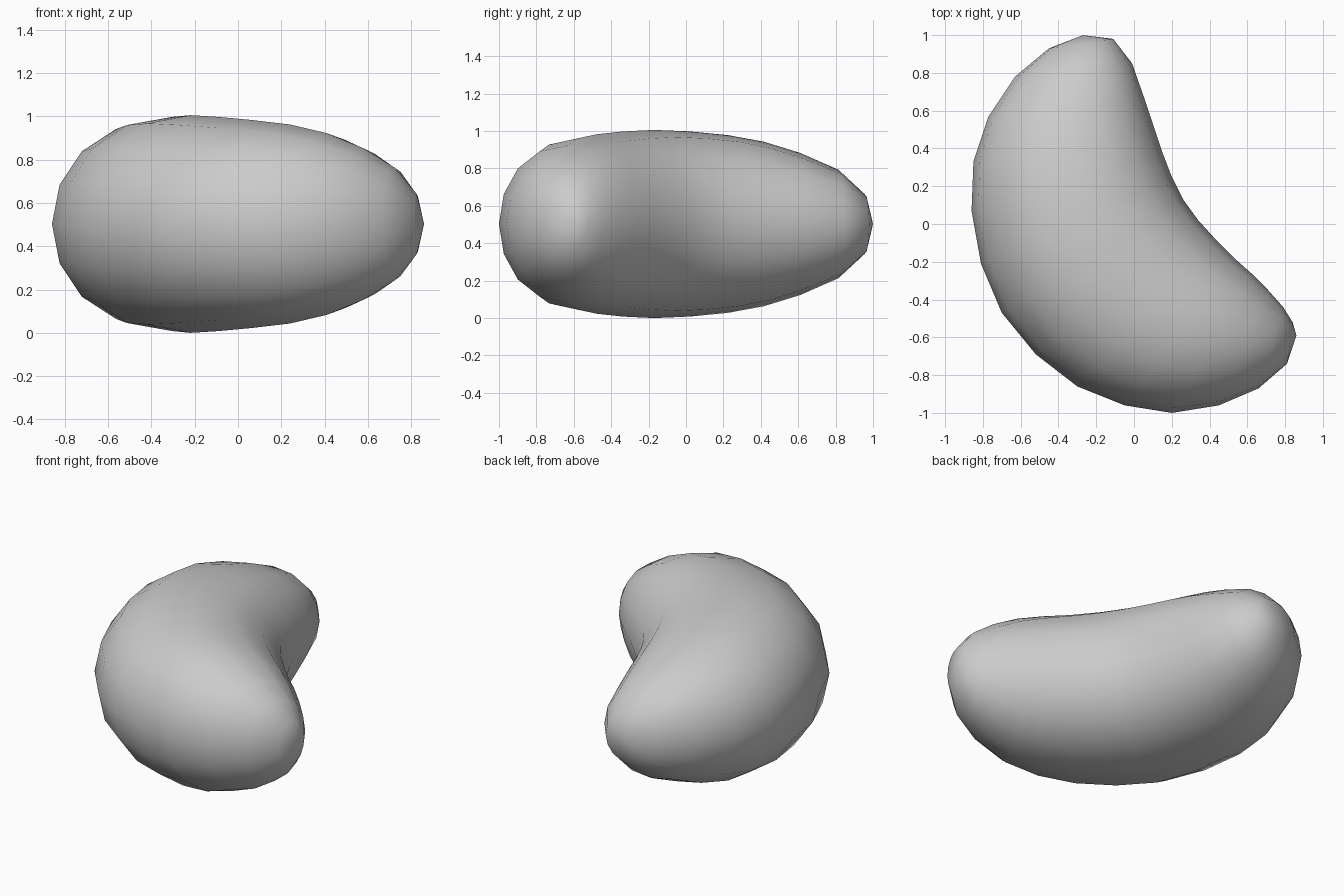
import bpy, bmesh, math
from mathutils import Vector

cube = bpy.data.objects.get("Cube")
if cube:
    bpy.data.objects.remove(cube, do_unlink=True)

SIDES = 16
MID_Z = 0.503

# Cross-sections along the bend: outer edge x, y; inner edge x, y; half height
SECTIONS = [
    (-.45, .93, -.11, .98, .16), (-.63, .78, -.01, .85, .29),
    (-.77, .57, .06, .65, .38), (-.85, .33, .11, .50, .44),
    (-.86, .07, .15, .38, .475), (-.81, -.21, .20, .25, .495),
    (-.70, -.47, .26, .13, .503), (-.52, -.69, .34, .02, .495),
    (-.30, -.86, .44, -.09, .48), (-.05, -.96, .53, -.18, .46),
    (.20, -1.0, .62, -.26, .42), (.45, -.96, .71, -.35, .35),
    (.66, -.87, .79, -.44, .26), (.81, -.74, .84, -.52, .14),
]
TIPS = [(-.27, 1.0), (.86, -.59)]


def section_ring(bm, ox, oy, ix, iy, half_height):
    """Add one slightly squared oval standing across the bend."""
    outer, inner = Vector((ox, oy, MID_Z)), Vector((ix, iy, MID_Z))
    centre, reach = (outer + inner) / 2, (outer - inner) / 2
    ring = []
    for i in range(SIDES):
        a = math.tau * i / SIDES
        across = math.copysign(abs(math.cos(a)) ** 0.92, math.cos(a))
        up = Vector((0, 0, half_height * math.sin(a)))
        ring.append(bm.verts.new(centre + reach * across + up))
    return ring


# Curved bean body
bm = bmesh.new()
rings = [section_ring(bm, *s) for s in SECTIONS]
for a, b in zip(rings, rings[1:]):
    for i in range(SIDES):
        j = (i + 1) % SIDES
        bm.faces.new((a[i], a[j], b[j], b[i]))

# Rounded ends
for ring, (x, y) in zip((rings[0], rings[-1]), TIPS):
    tip = bm.verts.new((x, y, MID_Z))
    for i in range(SIDES):
        bm.faces.new((ring[i], ring[(i + 1) % SIDES], tip))
bmesh.ops.recalc_face_normals(bm, faces=bm.faces)

mesh = bpy.data.meshes.new("bean_body")
bm.to_mesh(mesh)
bm.free()
mesh.shade_smooth()
bean = bpy.data.objects.new("bean_body", mesh)
bpy.context.collection.objects.link(bean)

# Plain grey
grey = bpy.data.materials.new("light_grey")
grey.use_nodes = True
colour = (0.6, 0.6, 0.6, 1)
grey.diffuse_color = colour
grey.node_tree.nodes["Principled BSDF"].inputs["Base Color"].default_value = colour
mesh.materials.append(grey)
